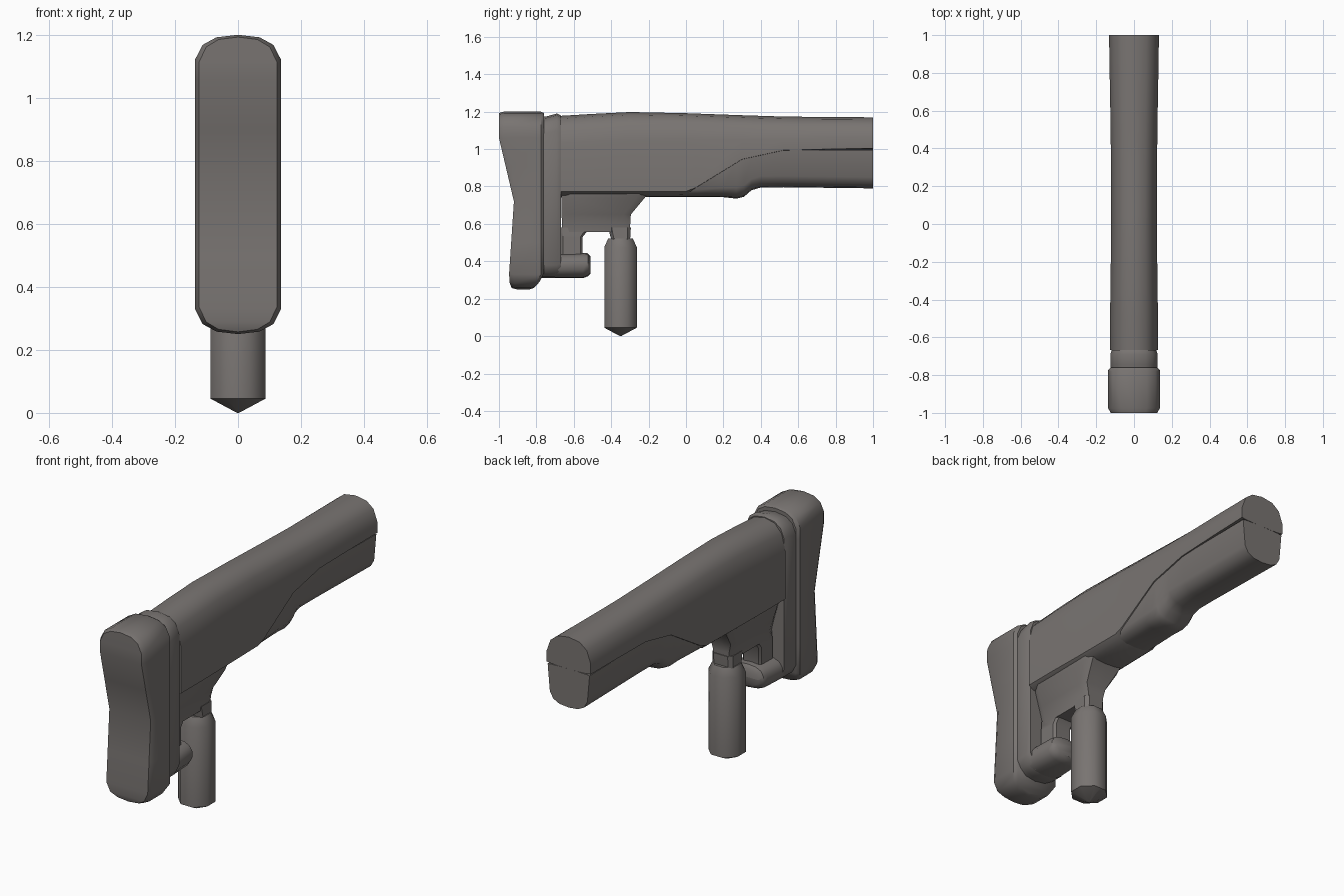
import bpy, bmesh, math

mat = bpy.data.materials.new("warm_grey")
mat.diffuse_color = (0.19, 0.175, 0.167, 1)


def loft(name, rings, angle=40):
    """Skin closed rings that are symmetric in order, with strip caps at both ends."""
    bm = bmesh.new()
    vs = [[bm.verts.new(p) for p in r] for r in rings]
    n = len(rings[0])
    for a, b in zip(vs, vs[1:]):
        for i in range(n):
            j = (i + 1) % n
            bm.faces.new((a[i], a[j], b[j], b[i]))
    for r in (vs[0], vs[-1]):
        for i in range(n // 2):
            f = []
            for k in (i, i + 1, (n - i - 1) % n, (n - i) % n):
                if r[k] not in f:
                    f.append(r[k])
            bm.faces.new(f)
    bmesh.ops.recalc_face_normals(bm, faces=bm.faces)
    me = bpy.data.meshes.new(name)
    bm.to_mesh(me)
    bm.free()
    for p in me.polygons:
        p.use_smooth = True
    me.set_sharp_from_angle(angle=math.radians(angle))
    me.materials.append(mat)
    ob = bpy.data.objects.new(name, me)
    bpy.context.collection.objects.link(ob)
    return ob


CORNER = [(0, 0), (0.5, 0.1), (0.82, 0.4), (1, 1)]


def section(w, z0, z1, rb, rt, wb=None, mids=()):
    """Rounded upright outline (x, z); wb is the half width at the bottom."""
    wb = w if wb is None else wb
    half = [(wb * x, z0 + rb * d) for x, d in CORNER]
    half += [(w, z) for z in mids]
    half += [(w * x, z1 - rt * d) for x, d in reversed(CORNER)]
    return half + [(-x, z) for x, z in half[-2:0:-1]]


def along_y(y, pts):
    return [(x, y, z) for x, z in pts]


def lerp(table, v):
    for (a, p), (b, q) in zip(table, table[1:]):
        if v <= b:
            return p + (q - p) * max(0, (v - a) / (b - a))
    return table[-1][1]


# Butt pad: waisted back face, rounded outline
BACK = [(0.25, -0.93), (0.3, -0.948), (0.72, -0.92), (1.06, -1.0), (1.2, -1.0)]
FRONT = [(0.25, -0.82), (0.315, -0.76), (1.2, -0.76)]
outline = section(0.137, 0.25, 1.2, 0.08, 0.08, mids=(0.5, 0.72, 0.9, 1.06))
inner = [(x * 0.9, 0.725 + (z - 0.725) * 0.985) for x, z in outline]
loft("butt_pad", [
    [(x, lerp(BACK, z), z) for x, z in inner],
    [(x, lerp(BACK, z) + 0.025, z) for x, z in outline],
    [(x, lerp(FRONT, z) - 0.015, z) for x, z in outline],
    [(x, lerp(FRONT, z), z) for x, z in inner],
])

# Collar plate between pad and body
loft("collar", [along_y(y, section(w, z0, z1, 0.07, 0.09)) for y, w, z0, z1 in [
    (-0.79, 0.122, 0.31, 1.17), (-0.745, 0.125, 0.31, 1.175),
    (-0.69, 0.125, 0.31, 1.19), (-0.668, 0.118, 0.32, 1.18)]])

# Foot at the bottom of the collar
loft("collar_foot", [along_y(y, section(w, z0, z1, 0.045, 0.045)) for y, w, z0, z1 in [
    (-0.7, 0.11, 0.31, 0.44), (-0.55, 0.10, 0.31, 0.445),
    (-0.525, 0.095, 0.32, 0.443), (-0.51, 0.075, 0.335, 0.425)]])

# Upper body shell: (y, half width, bottom, top, bottom rounding, top rounding)
loft("body_shell", [along_y(y, section(w, z0, z1, rb, rt)) for y, w, z0, z1, rb, rt in [
    (-0.667, 0.126, 0.742, 1.178, 0.03, 0.15), (-0.5, 0.127, 0.742, 1.188, 0.03, 0.15),
    (-0.3, 0.124, 0.742, 1.198, 0.03, 0.15), (0.0, 0.121, 0.744, 1.192, 0.03, 0.14),
    (0.05, 0.121, 0.785, 1.19, 0.008, 0.14), (0.3, 0.122, 0.94, 1.181, 0.006, 0.13),
    (0.52, 0.124, 0.988, 1.174, 0.006, 0.12), (0.8, 0.129, 0.995, 1.171, 0.006, 0.11),
    (1.0, 0.132, 0.998, 1.17, 0.006, 0.11)]])

# Lower grip with finger bump: (y, half width, bottom half width, bottom, top, rounding)
loft("lower_grip", [along_y(y, section(w, z0, z1, rb, 0.004, wb)) for y, w, wb, z0, z1, rb in [
    (0.0, 0.115, 0.112, 0.744, 0.80, 0.03), (0.06, 0.116, 0.114, 0.743, 0.82, 0.04),
    (0.2, 0.117, 0.113, 0.743, 0.90, 0.05), (0.27, 0.117, 0.112, 0.735, 0.94, 0.06),
    (0.31, 0.117, 0.111, 0.745, 0.955, 0.06), (0.35, 0.117, 0.109, 0.78, 0.97, 0.06),
    (0.4, 0.117, 0.108, 0.795, 0.98, 0.06), (0.52, 0.118, 0.109, 0.796, 1.0, 0.06),
    (1.0, 0.125, 0.112, 0.79, 0.998, 0.06)]])


def upright(name, rows, cut, angle=40):
    """Loft along z through chamfered rectangles given as (z, y0, y1, half width)."""
    rings = []
    for z, y0, y1, w in rows:
        c, h = (y0 + y1) / 2, (y1 - y0) / 2
        k = 1 - cut
        half = [(0, -1), (k, -1), (1, -k), (1, k), (k, 1), (0, 1)]
        pts = half + [(-x, y) for x, y in half[-2:0:-1]]
        rings.append([(w * x, c + h * y, z) for x, y in pts])
    return loft(name, rings, angle)


# Bracket under the body, with rear leg and front neck
upright("bracket", [(0.77, -0.665, -0.2, 0.112), (0.74, -0.665, -0.22, 0.108),
                    (0.65, -0.665, -0.295, 0.075), (0.6, -0.663, -0.298, 0.06),
                    (0.557, -0.66, -0.3, 0.055)], 0.2)
upright("bracket_rear_leg", [(0.58, -0.67, -0.52, 0.055), (0.555, -0.67, -0.533, 0.055),
                             (0.53, -0.67, -0.553, 0.055), (0.42, -0.67, -0.553, 0.055)], 0.2)
upright("bracket_neck", [(0.58, -0.415, -0.295, 0.06), (0.555, -0.41, -0.296, 0.06),
                         (0.5, -0.395, -0.3, 0.062)], 0.3)

# Hanging eight-sided post with pointed tip
upright("post", [(z, -0.35 - r, -0.35 + r, r) for z, r in [
    (0.522, 0.066), (0.475, 0.087), (0.045, 0.087), (0.0, 0.003)]], 0.586, 50)
